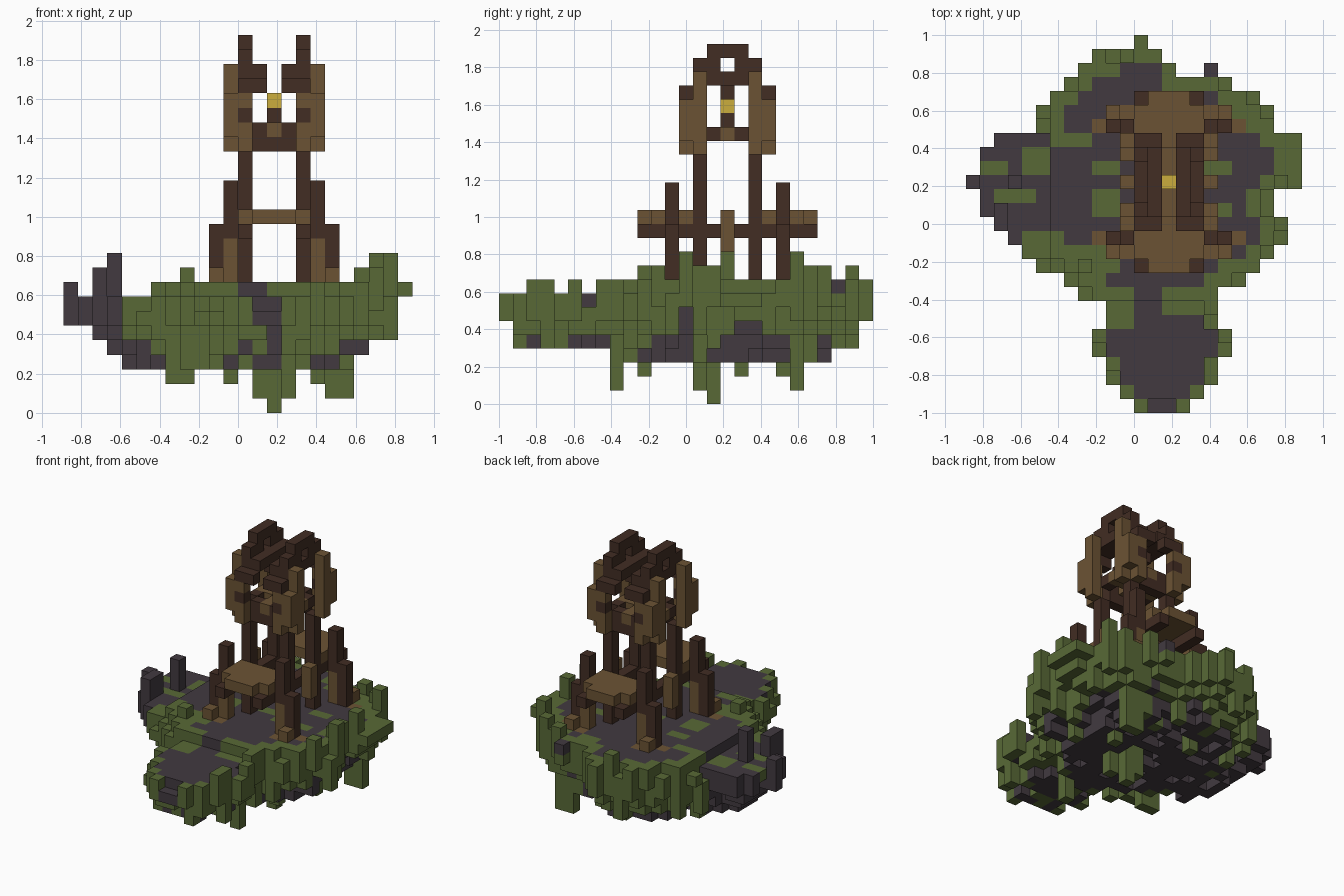
import bpy
import bmesh
import random
from itertools import product
from mathutils import Vector

random.seed(4)
old = bpy.data.objects.get("Cube")
if old:
    bpy.data.objects.remove(old)

CELL = 2 / 27
ORIGIN = Vector((-12, -13.5, 0))
STEPS = [Vector(s) for s in
         ((1, 0, 0), (-1, 0, 0), (0, 1, 0), (0, -1, 0), (0, 0, 1), (0, 0, -1))]


def make_material(name, colour):
    mat = bpy.data.materials.new(name)
    mat.use_nodes = True
    mat.diffuse_color = (*colour, 1)
    bsdf = next(n for n in mat.node_tree.nodes if n.type == "BSDF_PRINCIPLED")
    bsdf.inputs["Base Color"].default_value = (*colour, 1)
    bsdf.inputs["Roughness"].default_value = 0.9
    return mat


GREEN = make_material("moss green", (0.098, 0.141, 0.037))
STONE = make_material("dark stone", (0.054, 0.042, 0.051))
PLANK = make_material("plank brown", (0.148, 0.086, 0.034))
TIMBER = make_material("dark timber", (0.054, 0.026, 0.017))
GOLD = make_material("gold", (0.6, 0.42, 0.048))


def build(name, cells, material, solid=None):
    """Skin a set of unit cells, leaving out the faces between neighbours."""
    solid = solid or cells
    bm = bmesh.new()
    verts = {}
    for cell in sorted(cells):
        centre = Vector(cell) + Vector((0.5, 0.5, 0.5))
        for n in STEPS:
            if tuple(int(c) for c in Vector(cell) + n) in solid:
                continue
            u = Vector((n.y, n.z, n.x))
            w = n.cross(u)
            ring = []
            for p, q in ((-1, -1), (1, -1), (1, 1), (-1, 1)):
                pos = centre + (n + u * p + w * q) / 2
                key = tuple(round(c) for c in pos)
                if key not in verts:
                    verts[key] = bm.verts.new((pos + ORIGIN) * CELL)
                ring.append(verts[key])
            bm.faces.new(ring)
    mesh = bpy.data.meshes.new(name)
    bm.to_mesh(mesh)
    bm.free()
    mesh.materials.append(material)
    obj = bpy.data.objects.new(name, mesh)
    bpy.context.collection.objects.link(obj)
    return obj


def span(lo, hi):
    return range(lo, hi + 1)


def mirrored(*boxes):
    """Cells of boxes (a range, b range, height range) copied to four quadrants."""
    cells = set()
    for a0, a1, b0, b1, k0, k1 in boxes:
        for a, b, k in product(span(a0, a1), span(b0, b1), span(k0, k1)):
            cells |= {(14 + s * a, 16 + t * b, k) for s in (1, -1) for t in (1, -1)}
    return cells


# Island outline: first and last column of each row, from back to front
ROWS = [(12, 12), (9, 13), (8, 14), (7, 18), (6, 20), (5, 21), (5, 21), (2, 23),
        (1, 23), (1, 23), (0, 23), (1, 21), (1, 21), (2, 22), (3, 22), (4, 21),
        (5, 20), (7, 19), (8, 17), (10, 17), (10, 17), (9, 18), (9, 18), (10, 17),
        (10, 17), (11, 16), (12, 15)]
land = {(i, 26 - r) for r, (lo, hi) in enumerate(ROWS) for i in span(lo, hi)}
land.add((17, 24))

# Zones (columns, rows): moss on the stone, bare tops at the rim, bare cliffs
MOSS = [(4, 5, 8, 9), (1, 2, 9, 9), (2, 4, 11, 11), (6, 8, 7, 7),
        (9, 10, 9, 9), (9, 10, 11, 12), (4, 6, 14, 15), (7, 10, 15, 16),
        (10, 11, 18, 20), (14, 17, 18, 19), (17, 18, 9, 9), (17, 18, 12, 12)]
BARE = [(11, 13, 2, 5), (17, 17, 2, 2), (8, 10, 4, 4), (13, 14, 26, 26)]
CLIFF = [(0, 5, 7, 13), (0, 3, 14, 15)]
DROPS = {(14, 15): 0, (13, 15): 1, (15, 14): 1, (15, 8): 1, (18, 21): 1, (19, 21): 1,
         (17, 17): 2, (7, 10): 2, (8, 10): 2, (11, 20): 2, (10, 8): 3, (17, 24): 7}
PEAKS = {(0, 16): 9, (2, 13): 10, (2, 14): 10, (3, 16): 11, (8, 10): 10,
         (22, 16): 11, (21, 21): 11, (22, 13): 11, (18, 23): 10, (11, 25): 10,
         (17, 2): 9, (17, 3): 9, (18, 5): 9, (17, 7): 9}


def inside(zones, i, j):
    return any(a <= i <= b and c <= 26 - j <= d for a, b, c, d in zones)


def rim_distance(i, j):
    r = 1
    while all((i + x, j + y) in land for x in span(-r, r)
              for y in (abs(x) - r, r - abs(x))):
        r += 1
    return r


moss, stone = set(), set()
for i, j in sorted(land):
    d = rim_distance(i, j)
    spit, wing = j < 8, i < 5
    bare, cliff = inside(BARE, i, j), inside(CLIFF, i, j)
    rim = not cliff and d <= (1 if spit else 2)
    # Top of the column
    top = 9 if not spit and i > 5 else 8
    if j == 0 and bare:
        top = 7
    if rim and d == 1 and j > 1 and not bare and not 11 < i < 17:
        top += random.choice((-1, 0, 0, 1) if i > 16 and not spit else (-1, 0, 0))
    top = PEAKS.get((i, j), top)
    # Ragged underside, tapering in from the rim
    floor = 4 if spit or i < 4 else 3
    low = max(floor, 7 - d)
    if wing:
        low = max(low, 6 - i)
    if i > 18:
        low = max(low, i - 15)
    low += random.choice((0, 0, 0, 1))
    if d < 5 and not wing and random.random() < 0.2:
        low = max(floor, low - random.choice((1, 2)))
    low = min(DROPS.get((i, j), low), top - 1)
    # Moss hangs thickest near the rim and thins out underneath
    patch = inside(MOSS, i, j) and (not spit or j > 5)
    hanging = not cliff and i > 5 and random.random() < 1.3 - 0.25 * d
    for k in range(low, top):
        green = rim or (i, j) in DROPS
        green = green or (patch and k == top - 1) or (hanging and k < top - 2)
        green = green and not (bare and k == top - 1)
        (moss if green else stone).add((i, j, k))

# Plank stubs sunk into the ground beside the outer posts
stubs = mirrored((5, 5, 4, 4, 8, 8), (3, 4, 5, 5, 8, 8))
moss -= stubs
stone -= stubs
ground = moss | stone | stubs
build("moss_and_vines", moss, GREEN, ground)
build("stone_island", stone, STONE, ground)
build("ground_stubs", stubs, PLANK, ground)

# Tower frame
build("inner_legs", mirrored((2, 2, 2, 2, 9, 17)), TIMBER)
build("outer_posts", mirrored((3, 3, 4, 4, 12, 15), (4, 4, 4, 4, 9, 12)), TIMBER)
build("post_feet", mirrored((3, 3, 4, 4, 9, 11), (4, 4, 5, 5, 9, 9)), PLANK)
build("floor_beams", mirrored((2, 2, 0, 6, 12, 12)) - mirrored((2, 2, 2, 2, 12, 12)),
      TIMBER)
build("platforms", mirrored((0, 2, 3, 5, 13, 13), (0, 1, 6, 6, 13, 13)), PLANK)
build("side_brackets", mirrored((3, 3, 0, 0, 11, 13)), PLANK)

# Belfry
studs = mirrored((2, 2, 3, 3, 20, 20))
build("belfry_panels", mirrored((2, 2, 3, 3, 18, 21), (3, 3, 2, 2, 18, 23),
                                (3, 3, 3, 3, 19, 21)) - studs, PLANK)
build("panel_studs", studs, TIMBER)
build("lower_ties", mirrored((0, 1, 2, 2, 18, 18), (1, 1, 2, 2, 19, 19),
                             (2, 2, 1, 1, 19, 19)), TIMBER)
build("bell_cross", mirrored((0, 0, 0, 2, 19, 19), (0, 2, 0, 0, 19, 19)), PLANK)
build("bell_stand", mirrored((0, 0, 0, 0, 20, 20)), TIMBER)
build("bell", mirrored((0, 0, 0, 0, 21, 21)), GOLD)

# Arched roof with two raised ridges
build("roof_arches", mirrored((1, 2, 3, 3, 22, 22), (1, 2, 0, 2, 23, 23),
                              (1, 1, 0, 0, 22, 22)), TIMBER)
build("roof_ridges", mirrored((2, 2, 1, 2, 24, 24), (2, 2, 0, 1, 25, 25)), TIMBER)
